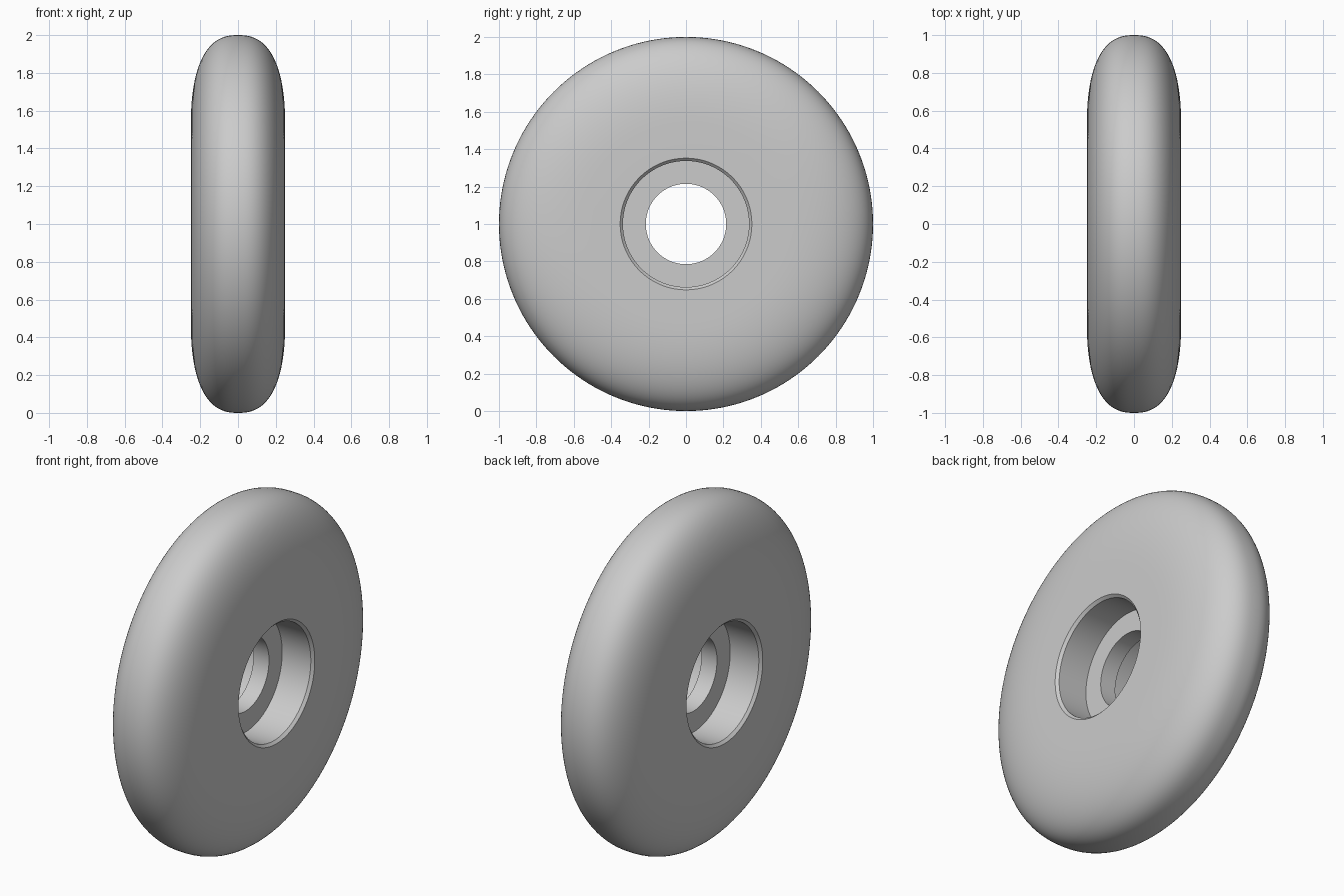
import bpy, bmesh
from math import sin, cos, pi, radians

cube = bpy.data.objects.get("Cube")
if cube:
    bpy.data.objects.remove(cube, do_unlink=True)

HALF_WIDTH = 0.25
RADIUS = 1.0
FLAT_RADIUS = 0.5     # the flat side face ends here and the tread curve starts
BORE = 0.215
SEAT = 0.337
SEAT_FLOOR = 0.05     # distance of the bearing seat floor from the middle
CHAMFER = 0.015
ROUNDNESS = 2.5
STEPS = 24
SEGMENTS = 160

# Grey material
grey = bpy.data.materials.new("wheel grey")
grey.use_nodes = True
colour = (0.6, 0.6, 0.6, 1)
grey.diffuse_color = colour
grey.node_tree.nodes["Principled BSDF"].inputs["Base Color"].default_value = colour


def half_profile():
    """Points (x, radius) on the +x side, from the bore out to the tread."""
    points = [
        (SEAT_FLOOR, BORE),
        (SEAT_FLOOR, SEAT),
        (HALF_WIDTH - CHAMFER, SEAT),
        (HALF_WIDTH, SEAT + CHAMFER),
    ]
    for i in range(STEPS):
        a = pi / 2 * i / STEPS
        x = HALF_WIDTH * cos(a) ** (2 / ROUNDNESS)
        r = FLAT_RADIUS + (RADIUS - FLAT_RADIUS) * sin(a) ** (2 / ROUNDNESS)
        points.append((x, r))
    return points


# Closed cross-section, mirrored about the middle plane
right_half = half_profile()
section = right_half + [(0, RADIUS)] + [(-x, r) for x, r in reversed(right_half)]

# Sweep the cross-section around the axle
bm = bmesh.new()
verts = [bm.verts.new((x, 0, 1 + r)) for x, r in section]
edges = [bm.edges.new((verts[i - 1], verts[i])) for i in range(len(verts))]
bmesh.ops.spin(bm, geom=verts + edges, cent=(0, 0, 1), axis=(1, 0, 0),
               angle=2 * pi, steps=SEGMENTS, use_merge=False)
bmesh.ops.remove_doubles(bm, verts=bm.verts, dist=0.0001)
bmesh.ops.recalc_face_normals(bm, faces=bm.faces)
mesh = bpy.data.meshes.new("wheel")
bm.to_mesh(mesh)
bm.free()

mesh.materials.append(grey)
wheel = bpy.data.objects.new("wheel", mesh)
bpy.context.collection.objects.link(wheel)

# Smooth the tread, keep the seat and bore edges crisp
bpy.ops.object.select_all(action="DESELECT")
wheel.select_set(True)
bpy.context.view_layer.objects.active = wheel
bpy.ops.object.shade_smooth_by_angle(angle=radians(30))
